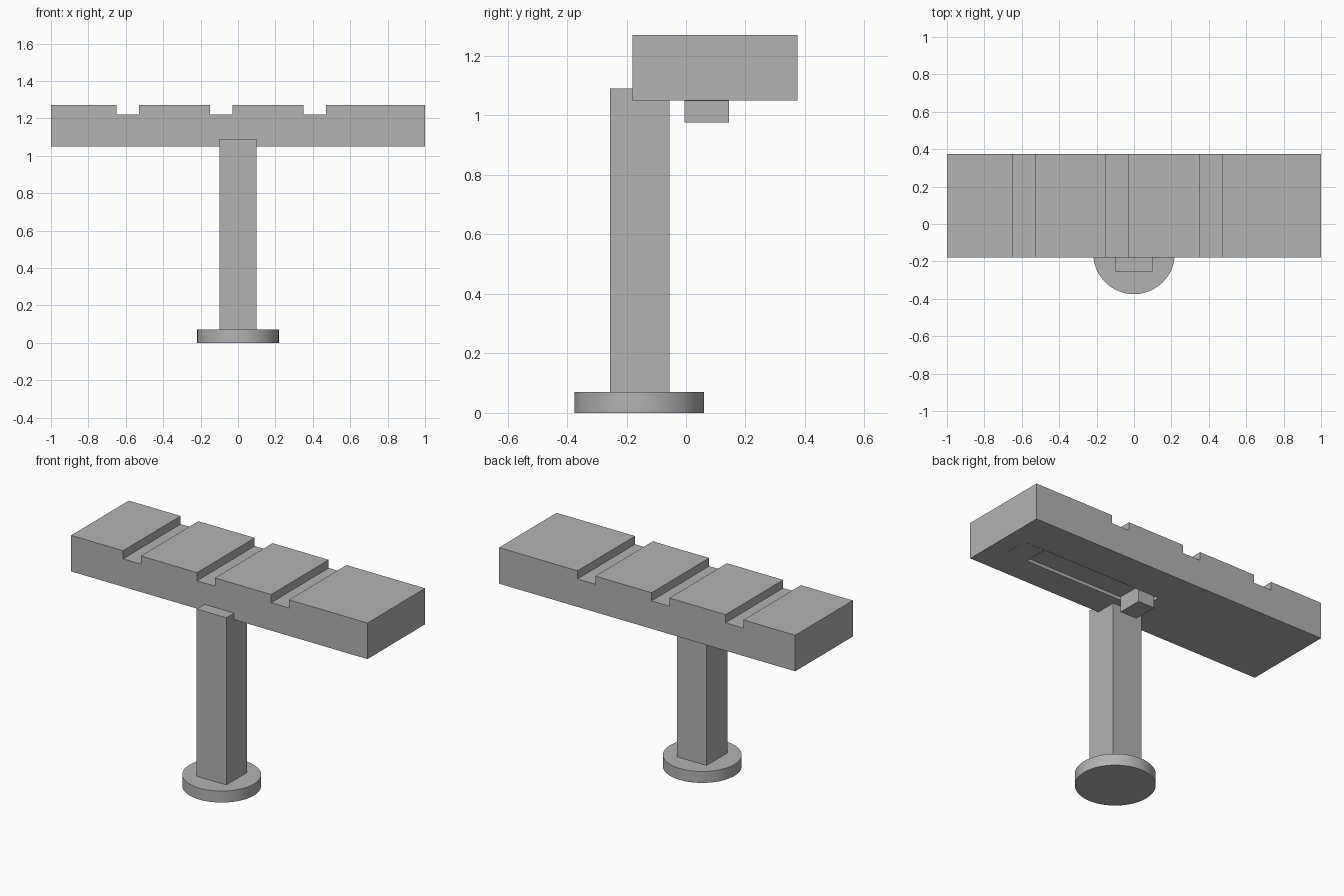
import bpy
import bmesh
from math import radians

if "Cube" in bpy.data.objects:
    bpy.data.objects.remove(bpy.data.objects["Cube"], do_unlink=True)

# One plain grey for the whole model
grey = bpy.data.materials.new("plain_grey")
grey.use_nodes = True
colour = (0.45, 0.45, 0.45, 1)
grey.diffuse_color = colour
grey.node_tree.nodes["Principled BSDF"].inputs["Base Color"].default_value = colour


def add_object(name, bm):
    bmesh.ops.recalc_face_normals(bm, faces=bm.faces)
    mesh = bpy.data.meshes.new(name)
    bm.to_mesh(mesh)
    bm.free()
    mesh.materials.append(grey)
    obj = bpy.data.objects.new(name, mesh)
    bpy.context.collection.objects.link(obj)
    return obj


def box(name, xs, ys, zs):
    bm = bmesh.new()
    bmesh.ops.create_cube(bm, size=1)
    for v in bm.verts:
        for axis, span in enumerate((xs, ys, zs)):
            v.co[axis] = span[1] if v.co[axis] > 0 else span[0]
    return add_object(name, bm)


# Slab: notched outline pushed back along y
FRONT, BACK, BOTTOM, TOP, GROOVE = -0.18, 0.375, 1.05, 1.27, 1.22
outline = [(1, TOP), (1, BOTTOM), (-1, BOTTOM), (-1, TOP)]
for start in (-0.65, -0.15, 0.35):
    end = start + 0.12
    outline += [(start, TOP), (start, GROOVE), (end, GROOVE), (end, TOP)]
bm = bmesh.new()
face = bm.faces.new([bm.verts.new((x, FRONT, z)) for x, z in outline])
pushed = bmesh.ops.extrude_face_region(bm, geom=[face])["geom"]
bmesh.ops.translate(bm, vec=(0, BACK - FRONT, 0),
                    verts=[g for g in pushed if isinstance(g, bmesh.types.BMVert)])
slab = add_object("grooved_slab", bm)

# Shallow slot under the slab
SLOT_Y = (-0.005, 0.145)
cutter = box("slot_cutter", (-0.05, 0.75), SLOT_Y, (1.0, BOTTOM + 0.02))
cutter.hide_render = True
cut = slab.modifiers.new("slot", "BOOLEAN")
cut.operation = "DIFFERENCE"
cut.solver = "EXACT"
cut.object = cutter
bpy.context.view_layer.objects.active = slab
bpy.ops.object.modifier_apply(modifier=cut.name)
bpy.data.objects.remove(cutter, do_unlink=True)

# Filler plate at the slot end, and the sliding peg
box("slot_end_plate", (0.75, 0.89), SLOT_Y, (BOTTOM - 0.001, BOTTOM + 0.006))
box("slot_peg", (-0.02, 0.09), SLOT_Y, (0.977, BOTTOM + 0.02))

# Post and round foot
box("post", (-0.1, 0.1), (-0.255, -0.055), (0.06, 1.09))
bpy.ops.mesh.primitive_cylinder_add(vertices=64, radius=0.218, depth=0.07,
                                    location=(0, -0.157, 0.035))
foot = bpy.context.object
foot.name = "round_foot"
foot.data.materials.append(grey)
bpy.ops.object.shade_smooth_by_angle(angle=radians(30))
